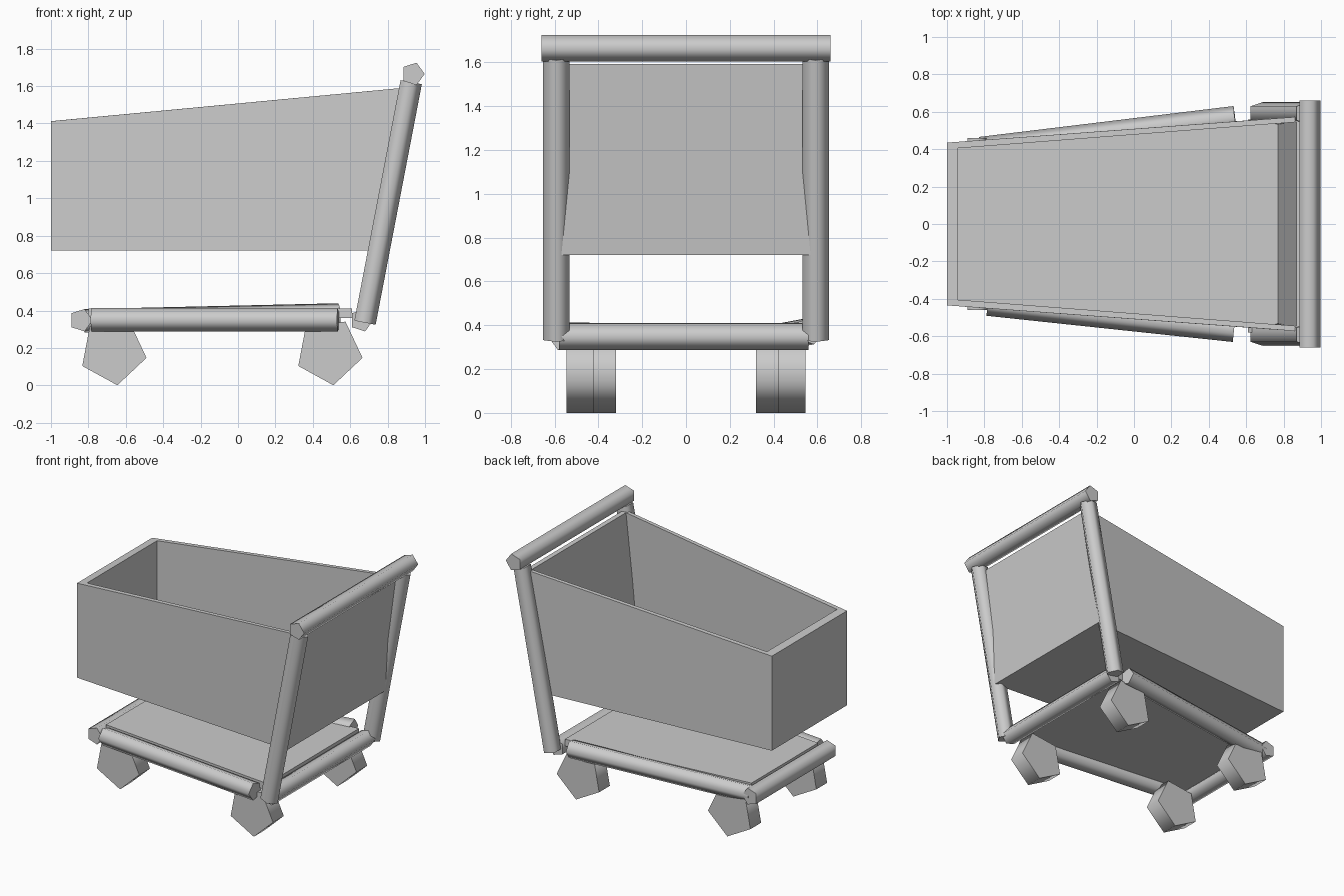
import bpy, bmesh, math
from mathutils import Vector

if "Cube" in bpy.data.objects:
    bpy.data.objects.remove(bpy.data.objects["Cube"])


def finish(name, bm):
    bmesh.ops.recalc_face_normals(bm, faces=bm.faces)
    me = bpy.data.meshes.new(name)
    bm.to_mesh(me)
    bm.free()
    ob = bpy.data.objects.new(name, me)
    bpy.context.collection.objects.link(ob)
    return ob


def bar(name, p, q, r, first, turn=0.0):
    """Five-sided rod from p to q; 'first' points towards its first corner."""
    p, q = Vector(p), Vector(q)
    axis = (q - p).normalized()
    u = Vector(first)
    u = (u - axis * u.dot(axis)).normalized()
    v = axis.cross(u)
    bm = bmesh.new()
    rings = []
    for c in (p, q):
        angles = [math.radians(turn + 72 * i) for i in range(5)]
        rings.append([bm.verts.new(c + r * (math.cos(a) * u + math.sin(a) * v)) for a in angles])
    a, b = rings
    for i in range(5):
        j = (i + 1) % 5
        bm.faces.new((a[i], a[j], b[j], b[i])).smooth = True
    for ring in rings:
        cap = bm.faces.new(ring)
        for e in cap.edges:
            e.smooth = False
    return finish(name, bm)


def quad(x0, x1, y0, y1, z0, z1):
    """Trapezoid outline: narrow at x0, wide at x1."""
    return [(x0, -y0, z0), (x1, -y1, z1), (x1, y1, z1), (x0, y0, z0)]


def sides(bm, lo, hi):
    for i in range(4):
        j = (i + 1) % 4
        bm.faces.new((lo[i], lo[j], hi[j], hi[i]))


# Open basket with thin walls, tapered to the front
bm = bmesh.new()
ob, ot, ib, it = [[bm.verts.new(c) for c in quad(*args)] for args in (
    (-1.0, 0.795, 0.435, 0.568, 0.72, 0.72),
    (-1.0, 0.90, 0.435, 0.575, 1.412, 1.592),
    (-0.94, 0.77, 0.405, 0.538, 0.75, 0.75),
    (-0.94, 0.868, 0.405, 0.545, 1.418, 1.589))]
sides(bm, ob, ot)
sides(bm, ib, it)
sides(bm, ot, it)
bm.faces.new(ob)
bm.faces.new(ib)
finish("basket", bm)

# Lower shelf
bm = bmesh.new()
lo, hi = [[bm.verts.new(c) for c in quad(-0.80, 0.61, 0.385, 0.53, z, z)] for z in (0.36, 0.41)]
sides(bm, lo, hi)
bm.faces.new(lo)
bm.faces.new(hi)
finish("lower_shelf", bm)

# Cross rods: handle, front and rear of the chassis
bar("handle", (0.935, -0.66, 1.665), (0.935, 0.66, 1.665), 0.063, (1, 0, 0))
bar("front_cross_bar", (-0.84, -0.46, 0.348), (-0.84, 0.46, 0.348), 0.063, (1, 0, 0))
bar("rear_cross_bar", (0.66, -0.58, 0.348), (0.66, 0.56, 0.348), 0.063, (1, 0, 0))

# Chassis side rods (the far one sits slightly tilted)
bar("side_bar_near", (-0.782, -0.425, 0.35), (0.535, -0.565, 0.35), 0.066, (0, -1, 0))
bar("side_bar_far", (-0.82, 0.40, 0.345), (0.54, 0.565, 0.376), 0.066, (0, 1, 0))

# Uprights and wheels on both sides
for s, side in ((-1, "near"), (1, "far")):
    bar("upright_" + side, (0.673, s * 0.592, 0.336), (0.92, s * 0.592, 1.622), 0.064, (1, 0, 0))
    for end, x, y in (("front", -0.668, 0.382), ("rear", 0.487, 0.483)):
        bar(f"{end}_wheel_{side}", (x, s * y + 0.062, 0.181), (x, s * y - 0.062, 0.181),
            0.182, (1, 0, 0), -82.8)
